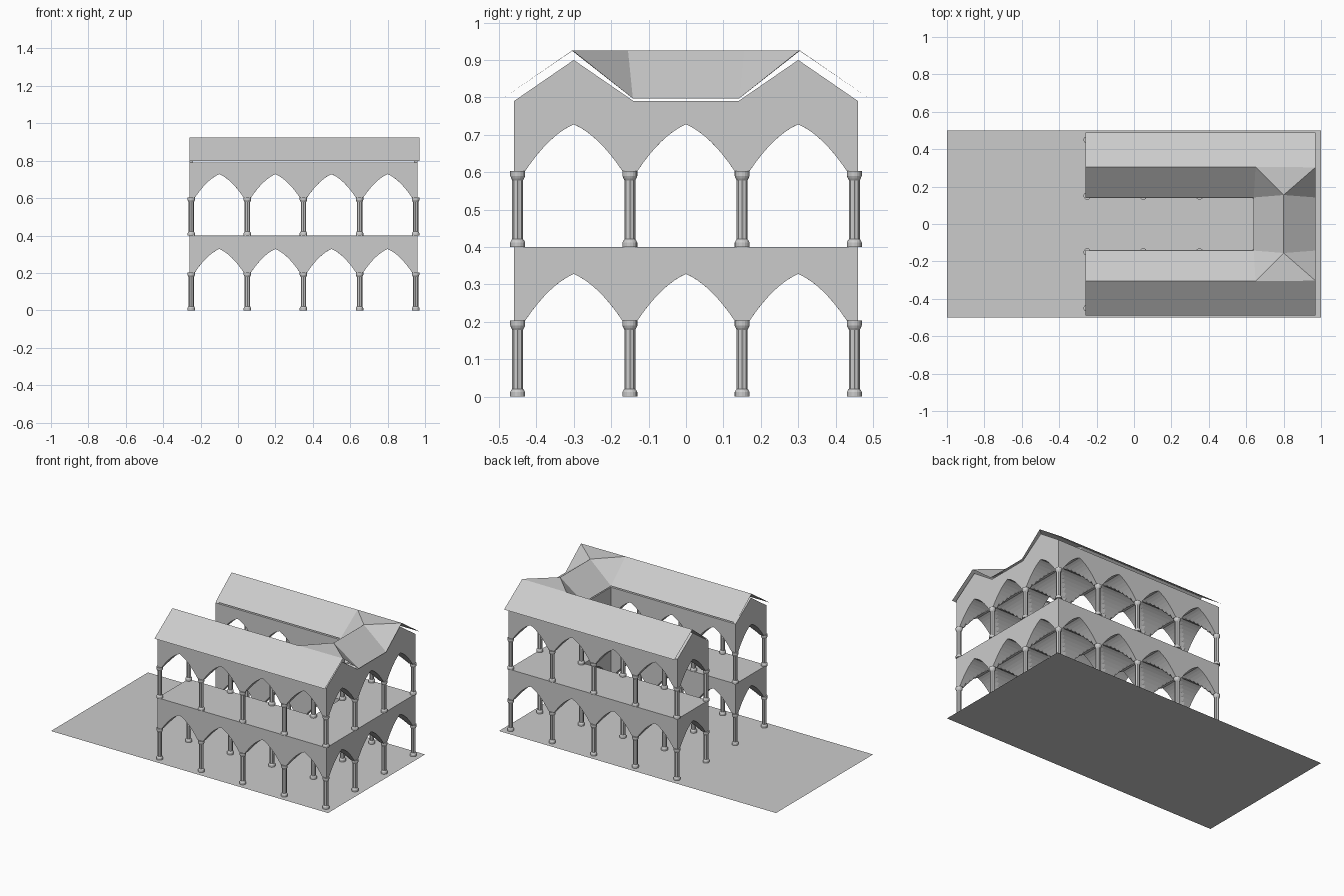
import bpy, bmesh, math
from mathutils import Vector

if "Cube" in bpy.data.objects:
    bpy.data.objects.remove(bpy.data.objects["Cube"])

BAY, HALF, RISE, SPRING = 0.3, 0.13, 0.125, 0.203
XS = [-0.25 + BAY * i for i in range(5)]
YS = [-0.45 + BAY * i for i in range(4)]
T = 0.01  # half wall thickness


def make(name, bm):
    me = bpy.data.meshes.new(name)
    bmesh.ops.recalc_face_normals(bm, faces=bm.faces)
    bm.to_mesh(me)
    bm.free()
    ob = bpy.data.objects.new(name, me)
    bpy.context.collection.objects.link(ob)
    return ob


def sheet(name, verts, faces):
    bm = bmesh.new()
    vs = [bm.verts.new(v) for v in verts]
    for f in faces:
        bm.faces.new([vs[i] for i in f])
    return make(name, bm)


def arch(d):
    """Pointed arch height at distance d from the bay centre."""
    t = max(0.0, 1 - abs(d) / HALF)
    return RISE * (t + 0.55 * t * (1 - t))


def wall(name, start, along_x, bays, base, top):
    """Arcaded wall: zigzag of pointed arches below, given profile on top."""
    length = bays * BAY
    prof = [(-T, base + SPRING)]
    for b in range(bays):
        for i in range(-10, 11):
            d = HALF * i / 10
            prof.append((BAY * (b + 0.5) + d, base + SPRING + arch(d)))
    prof.append((length + T, base + SPRING))
    prof += reversed(top or [(-T, base + 0.4), (length + T, base + 0.4)])
    bm = bmesh.new()
    x, y = start
    vs = [bm.verts.new((x + s, y - T, z) if along_x else (x - T, y + s, z)) for s, z in prof]
    face = bm.faces.new(vs)
    ext = bmesh.ops.extrude_face_region(bm, geom=[face])
    shift = Vector((0, 2 * T, 0)) if along_x else Vector((2 * T, 0, 0))
    bmesh.ops.translate(bm, vec=shift, verts=[v for v in ext["geom"] if isinstance(v, bmesh.types.BMVert)])
    make(name, bm)


def column(name, x, y, z0):
    """Fluted shaft with moulded base and capital."""
    prof = [(0.020, 0), (0.020, 0.012), (0.017, 0.018), (0.0145, 0.021), (0.0145, 0.178),
            (0.017, 0.183), (0.020, 0.19), (0.020, 0.203)]
    n = 16
    bm = bmesh.new()
    rings = []
    for r, z in prof:
        ring = []
        for k in range(n):
            rr = r * (0.88 if r < 0.015 and k % 2 else 1)
            a = 2 * math.pi * k / n
            ring.append(bm.verts.new((x + rr * math.cos(a), y + rr * math.sin(a), z0 + z)))
        rings.append(ring)
    for a, b in zip(rings, rings[1:]):
        for k in range(n):
            bm.faces.new((a[k], a[(k + 1) % n], b[(k + 1) % n], b[k]))
    bm.faces.new(rings[0])
    bm.faces.new(rings[-1])
    make(name, bm)


def vault(name, cx, cy, base):
    """Groin vault over one bay."""
    ds = [-0.15] + [HALF * i / 8 for i in range(-8, 9)] + [0.15]
    n = len(ds)
    verts = [(cx + u, cy + v, base + SPRING + max(arch(u), arch(v))) for u in ds for v in ds]
    faces = [(i * n + j, (i + 1) * n + j, (i + 1) * n + j + 1, i * n + j + 1)
             for i in range(n - 1) for j in range(n - 1)]
    sheet(name, verts, faces)


# Ground slab and upper floor
sheet("ground_slab", [(-1, -.5, 0), (1, -.5, 0), (1, .5, 0), (-1, .5, 0)], [(0, 1, 2, 3)])
plan = [(-.26, -.46), (.96, -.46), (.96, .46), (-.26, .46), (-.26, .14), (.64, .14), (.64, -.14), (-.26, -.14)]
sheet("upper_floor", [(x, y, 0.4) for x, y in plan], [range(8)])

# Two storeys of columns, arcades and vaults
for storey, base in (("lower", 0.0), ("upper", 0.4)):
    for x in XS:
        for y in YS:
            column(storey + "_column", x, y, base)
    up = base > 0

    def flat(n):
        return [(-T, 0.79), (n * BAY + T, 0.79)] if up else None

    gable = [(-T, .79), (.15, .9), (.31, .79)] if up else None
    double = gable + [(.59, .79), (.75, .9), (.91, .79)] if up else None
    for y in (-.45, .45):
        wall(storey + "_outer_arcade", (-.25, y), True, 4, base, flat(4))
    for y in (-.15, .15):
        wall(storey + "_court_arcade", (-.25, y), True, 3, base, flat(3))
    wall(storey + "_court_end_arcade", (.65, -.15), False, 1, base, flat(1))
    wall(storey + "_end_arcade", (.95, -.45), False, 3, base, double)
    for y in (-.45, .15):
        wall(storey + "_wing_gable", (-.25, y), False, 1, base, gable)
    bays = [(x + .15, y) for x in XS[:4] for y in (-.3, .3)] + [(.8, 0)]
    for cx, cy in bays:
        vault(storey + "_vault", cx, cy, base)

# Roof: half modelled, mirrored across the court axis
R, E = 0.925, 0.797
rv = [(-.26, .49, E), (.97, .49, E), (.97, .303, R), (.65, .305, R), (-.26, .305, R),
      (-.26, .142, E), (.64, .142, E), (.8, .155, R), (.97, .142, E),
      (.64, 0, E), (.8, 0, R), (.97, 0, E)]
roof = sheet("roof", rv, [(0, 1, 2, 3, 4), (4, 3, 6, 5), (3, 2, 7), (3, 7, 6), (2, 8, 7),
                          (6, 7, 10, 9), (7, 8, 11, 10)])
mod = roof.modifiers.new("mirror", "MIRROR")
mod.use_axis = (False, True, False)
